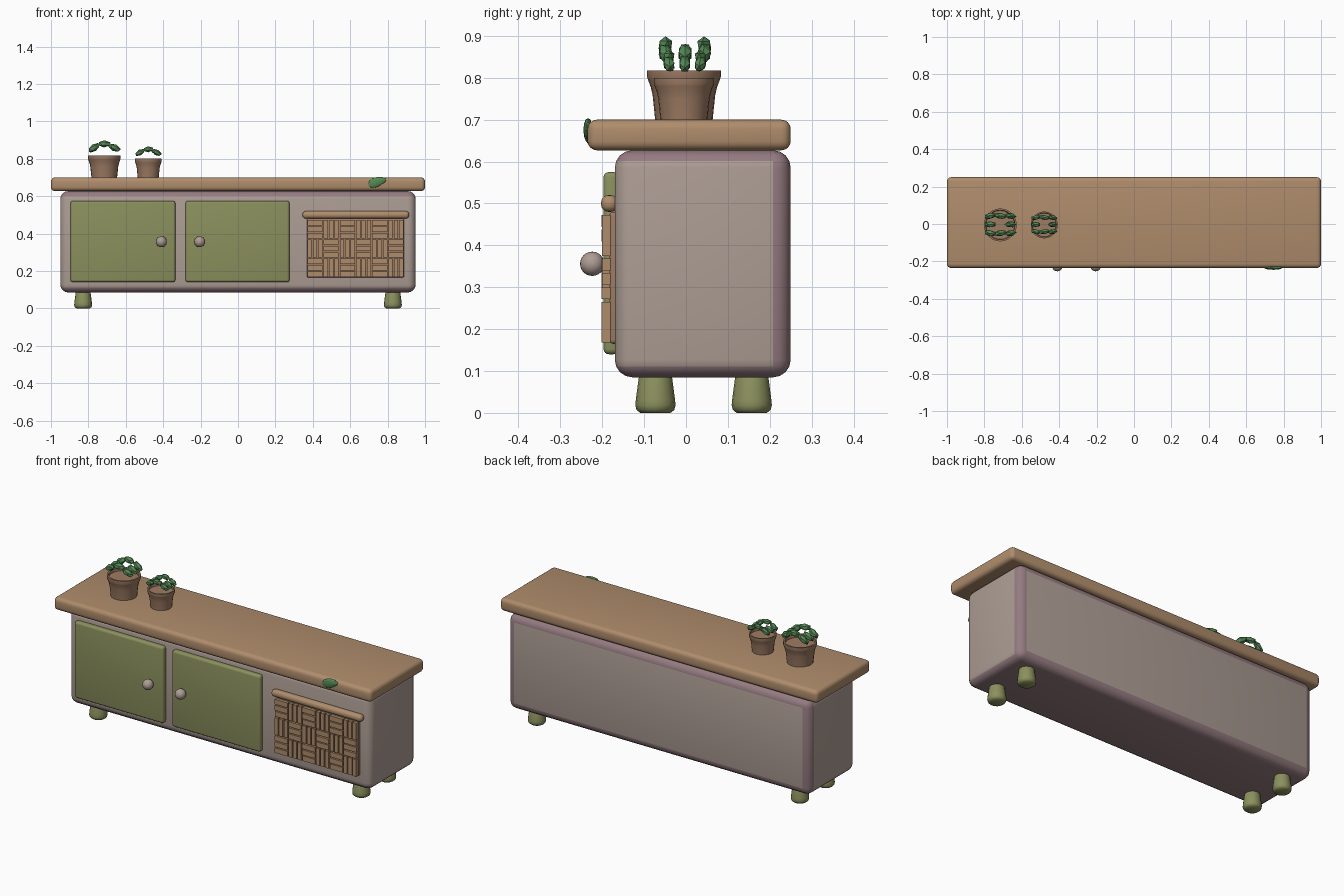
import bpy, bmesh, math, random
from mathutils import Vector

random.seed(4)
if "Cube" in bpy.data.objects:
    bpy.data.objects.remove(bpy.data.objects["Cube"], do_unlink=True)


def material(name, r, g, b):
    m = bpy.data.materials.new(name)
    m.use_nodes = True
    m.diffuse_color = (r, g, b, 1)
    m.node_tree.nodes["Principled BSDF"].inputs["Base Color"].default_value = (r, g, b, 1)
    return m


BODY = material("warm grey paint", 0.42, 0.34, 0.30)
MAUVE = material("mauve edge", 0.30, 0.20, 0.22)
GREEN = material("olive green", 0.26, 0.28, 0.11)
WOOD = material("light wood", 0.43, 0.265, 0.15)
CLAY = material("brown clay", 0.34, 0.20, 0.125)
LEAF = material("leaf green", 0.09, 0.25, 0.09)


def finish(name, bm, mats, smooth=True):
    bmesh.ops.recalc_face_normals(bm, faces=bm.faces)
    mesh = bpy.data.meshes.new(name)
    bm.to_mesh(mesh)
    bm.free()
    for m in mats:
        mesh.materials.append(m)
    obj = bpy.data.objects.new(name, mesh)
    bpy.context.collection.objects.link(obj)
    if smooth:
        bpy.ops.object.select_all(action="DESELECT")
        obj.select_set(True)
        bpy.context.view_layer.objects.active = obj
        bpy.ops.object.shade_smooth_by_angle(angle=math.radians(40))
    return obj


def add_box(bm, lo, hi):
    verts = bmesh.ops.create_cube(bm, size=1)["verts"]
    for v in verts:
        v.co = [a + (b - a) * (c + 0.5) for a, b, c in zip(lo, hi, v.co)]


def rounded_box(name, lo, hi, radius, mats, rule=None, segments=4):
    bm = bmesh.new()
    add_box(bm, lo, hi)
    bmesh.ops.bevel(bm, geom=bm.edges[:], offset=radius, segments=segments,
                    profile=0.5, affect="EDGES")
    if rule:
        bm.normal_update()
        for f in bm.faces:
            f.material_index = rule(f.normal)
    return finish(name, bm, mats)


def lathe(name, profile, centre, mat, sides=24):
    """Spin (radius, height) points around a vertical axis."""
    bm = bmesh.new()
    cx, cy, cz = centre
    rings = []
    for r, z in profile:
        ring = []
        for i in range(sides):
            a = math.tau * i / sides
            ring.append(bm.verts.new((cx + r * math.cos(a), cy + r * math.sin(a), cz + z)))
        rings.append(ring)
    for low, high in zip(rings, rings[1:]):
        for i in range(sides):
            j = (i + 1) % sides
            bm.faces.new((low[i], low[j], high[j], high[i]))
    bm.faces.new(rings[0])
    bm.faces.new(rings[-1])
    return finish(name, bm, [mat])


# Cabinet body: mauve on the underside and on the top, bottom and back roundings
def body_colour(n):
    flat = max(abs(c) for c in n) > 0.99
    if flat:
        return 1 if abs(n.z) > 0.99 else 0
    return 1 if n.y > 0.15 or abs(n.z) > 0.3 else 0


rounded_box("cabinet_body", (-0.95, -0.17, 0.085), (0.95, 0.25, 0.627), 0.042,
            [BODY, MAUVE], body_colour)
rounded_box("counter_top", (-1, -0.235, 0.627), (1, 0.25, 0.70), 0.022, [WOOD])

# Doors with round knobs
for side, x0, x1, knob_x in (("right", -0.895, -0.335, -0.41), ("left", -0.28, 0.275, -0.205)):
    rounded_box(side + "_door", (x0, -0.197, 0.14), (x1, -0.16, 0.575), 0.013, [GREEN])
    bm = bmesh.new()
    bmesh.ops.create_uvsphere(bm, u_segments=20, v_segments=12, radius=0.029)
    bmesh.ops.translate(bm, verts=bm.verts, vec=(knob_x, -0.224, 0.356))
    finish(side + "_door_knob", bm, [BODY])

# Woven drawer front: backing, alternating slats and a rounded rail
rounded_box("weave_backing", (0.368, -0.183, 0.165), (0.888, -0.16, 0.48), 0.009, [CLAY])
bm = bmesh.new()
cols, rows, gap = 6, 3, 0.003
w, h = 0.52 / cols, 0.31 / rows
for c in range(cols):
    for r in range(rows):
        x, z = 0.368 + c * w, 0.165 + r * h
        for k in range(3):
            if (c + r) % 2:
                lo, hi = (x + k * w / 3, z), (x + (k + 1) * w / 3, z + h)
            else:
                lo, hi = (x, z + k * h / 3), (x + w, z + (k + 1) * h / 3)
            front = -0.202 + random.uniform(0, 0.003)
            add_box(bm, (lo[0] + gap, front, lo[1] + gap), (hi[0] - gap, -0.18, hi[1] - gap))
finish("weave_slats", bm, [WOOD], smooth=False)
rounded_box("weave_rail", (0.345, -0.203, 0.48), (0.915, -0.162, 0.52), 0.018, [WOOD])

# Feet
for sx, side in ((-1, "right"), (1, "left")):
    for y, end in ((-0.073, "front"), (0.157, "back")):
        lathe(f"{end}_{side}_foot", [(0.036, 0), (0.045, 0.007), (0.048, 0.018), (0.047, 0.03),
                                     (0.040, 0.083), (0.036, 0.095)],
              (sx * 0.828, y, 0), GREEN, sides=16)


# Potted succulents: arched rows of faceted leaves above a tapered pot
def potted_plant(name, x, y, rim, height):
    lathe(name + "_pot", [(rim * 0.78, 0), (rim * 0.85, height * 0.5), (rim * 0.9, height * 0.66),
                          (rim * 0.97, height * 0.8), (rim, height * 0.86), (rim, height),
                          (rim * 0.9, height), (rim * 0.87, height * 0.87)],
          (x, y, 0.70), CLAY)
    bm = bmesh.new()
    for row, offsets in ((0.55, (-0.62, 0, 0.62)), (0.03, (-0.62, 0.62)), (-0.5, (-0.62, 0, 0.62))):
        for u in offsets:
            verts = bmesh.ops.create_icosphere(bm, subdivisions=1, radius=rim)["verts"]
            tilt = -u * 0.85 + random.uniform(-0.1, 0.1)
            lift = 0.70 - 0.62 * u * u
            for v in verts:
                p = Vector((v.co.x * 0.42, v.co.y * 0.2, v.co.z * 0.22))
                px = p.x * math.cos(tilt) - p.z * math.sin(tilt)
                pz = p.x * math.sin(tilt) + p.z * math.cos(tilt)
                v.co = (x + u * rim + px, y + row * rim + p.y + p.x * 0.25 * row * (1 if u < 0 else -1),
                        0.70 + height + lift * rim + pz)
    finish(name + "_leaves", bm, [LEAF], smooth=False)


potted_plant("large_plant", -0.715, -0.005, 0.088, 0.118)
potted_plant("small_plant", -0.48, -0.005, 0.072, 0.10)

# Fallen leaf resting against the counter edge
bm = bmesh.new()
bmesh.ops.create_icosphere(bm, subdivisions=2, radius=1)
for v in bm.verts:
    px, pz = v.co.x * 0.05, v.co.z * 0.025 * (1.1 - 0.3 * v.co.x)
    v.co = (0.745 + px, -0.234 + v.co.y * 0.011, 0.676 + pz + px * 0.25)
finish("fallen_leaf", bm, [LEAF], smooth=False)
